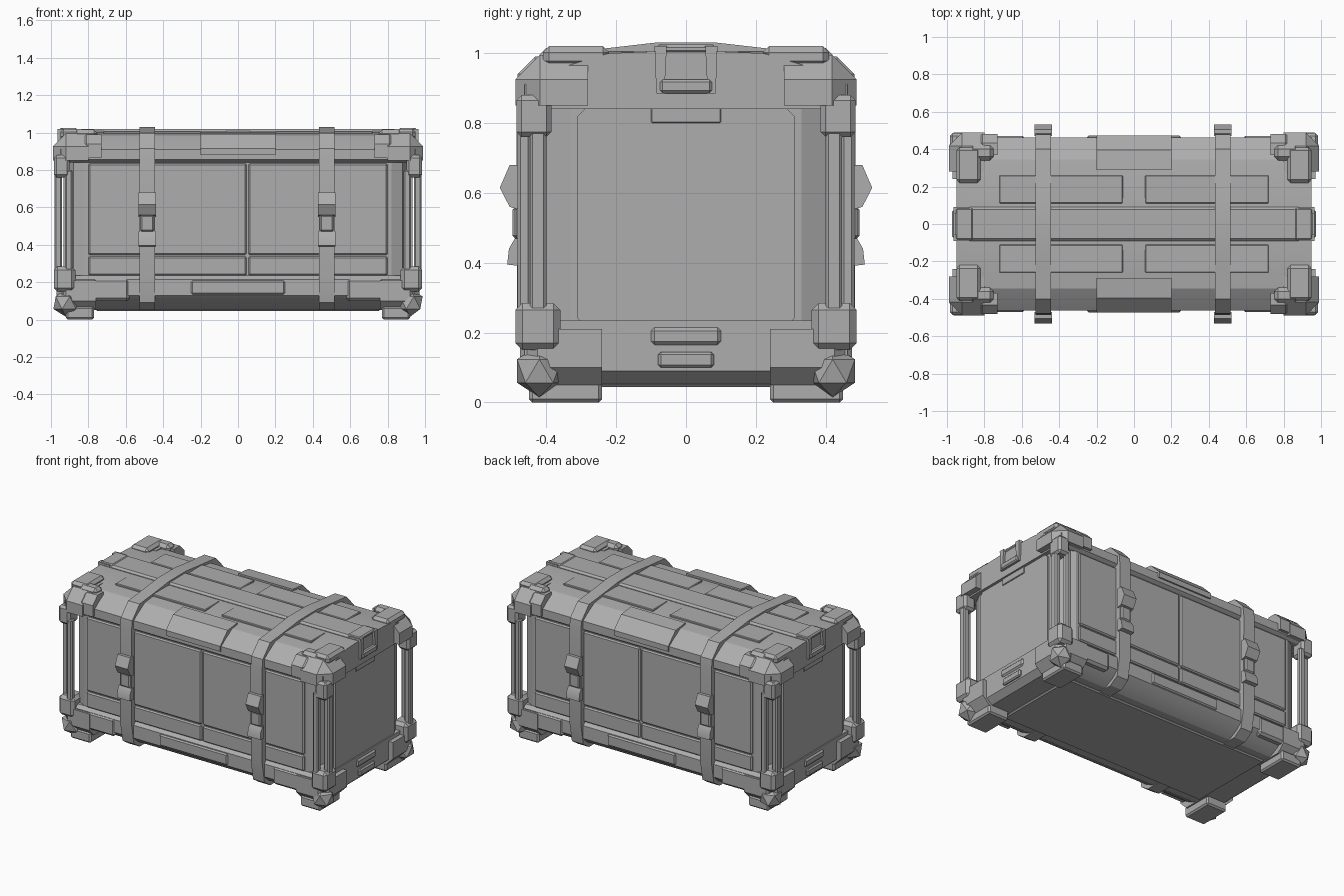
import bpy, bmesh, math
from mathutils import Vector

if "Cube" in bpy.data.objects:
    bpy.data.objects.remove(bpy.data.objects["Cube"])

grey = bpy.data.materials.new("plain grey")
grey.use_nodes = True
GREY = (0.42, 0.42, 0.42, 1)
grey.diffuse_color = GREY
grey.node_tree.nodes["Principled BSDF"].inputs["Base Color"].default_value = GREY

SIDES = (-1, 1)
CORNERS = [(sx, sy) for sx in SIDES for sy in SIDES]


def finish(bm, name, smooth=30):
    """Turn a bmesh into a named, shaded object."""
    bmesh.ops.recalc_face_normals(bm, faces=bm.faces)
    mesh = bpy.data.meshes.new(name)
    bm.to_mesh(mesh)
    bm.free()
    mesh.materials.append(grey)
    ob = bpy.data.objects.new(name, mesh)
    bpy.context.collection.objects.link(ob)
    bpy.ops.object.select_all(action='DESELECT')
    ob.select_set(True)
    bpy.context.view_layer.objects.active = ob
    bpy.ops.object.shade_smooth_by_angle(angle=math.radians(smooth))
    return ob


def bevel(bm, edges, width):
    bmesh.ops.bevel(bm, geom=list(edges), offset=width, segments=1,
                    affect='EDGES', clamp_overlap=True)


def box(name, x, y, z, width=0.008, corner=None, big=0.07):
    """Box between limits; corner=(sx, sy, sz) cuts the three edges there."""
    bm = bmesh.new()
    bmesh.ops.create_cube(bm, size=1)
    x, y, z = sorted(x), sorted(y), sorted(z)
    for v in bm.verts:
        v.co = [lim[0] if c < 0 else lim[1] for c, lim in zip(v.co, (x, y, z))]
    if corner:
        tip = max(bm.verts, key=lambda v: v.co.dot(Vector(corner)))
        bevel(bm, tip.link_edges, big)
    elif width:
        bevel(bm, bm.edges, width)
    return finish(bm, name)


def prism(name, profile, start, end, axis='X', mirror=False):
    """Extrude a (across, z) profile along X, Y, or (plan view) Z."""
    pts = list(profile)
    if mirror:
        pts += [(-a, b) for a, b in reversed(profile)]
    place = {'X': lambda a, b, t: (t, a, b),
             'Y': lambda a, b, t: (a, t, b),
             'Z': lambda a, b, t: (a, b, t)}[axis]
    bm = bmesh.new()
    rings = [[bm.verts.new(place(a, b, t)) for a, b in pts] for t in (start, end)]
    for ring in rings:
        bm.faces.new(ring)
    for i in range(len(pts)):
        j = (i + 1) % len(pts)
        bm.faces.new((rings[0][i], rings[0][j], rings[1][j], rings[1][i]))
    return bm


# Main body with cut vertical corners
plan = [(0.92, -0.33), (0.92, 0.33), (0.88, 0.41), (0.82, 0.44)]
plan = plan[1:] + [(-a, b) for a, b in reversed(plan[1:])]
plan += [(-a, -b) for a, b in plan]
finish(prism("body", plan, 0.15, 0.90, 'Z'), "body", 20)

# Lid, with sloping ends
lid = prism("lid", [(0.44, 0.84), (0.462, 0.855), (0.462, 0.91), (0.39, 0.98),
                    (0.22, 1.0), (0.09, 1.005)], -0.95, 0.95, mirror=True)
bevel(lid, [e for e in lid.edges if all(abs(v.co.x) > 0.94 and v.co.z > 0.95
                                        for v in e.verts)], 0.045)
finish(lid, "lid", 20)
box("lid_ridge", (-0.94, 0.94), (-0.09, 0.09), (0.96, 1.02), 0.012)

# Base, tapering towards the underside
base = prism("base", [(0.44, 0.235), (0.462, 0.215), (0.462, 0.13), (0.39, 0.055)],
             -0.94, 0.94, mirror=True)
bevel(base, [e for e in base.edges if all(abs(v.co.x) > 0.93 and v.co.z < 0.1
                                          for v in e.verts)], 0.04)
finish(base, "base", 20)
box("underside_plate", (-0.76, 0.76), (-0.3, 0.3), (0.045, 0.07))

# Long side panels, rails and plates
for sy, seam in ((-1, 0.05), (1, 0.02)):
    side = "front" if sy < 0 else "back"
    spans = ((-0.80, seam - 0.005), (seam + 0.005, 0.80))
    for span in spans:
        box(side + "_panel", span, (sy * 0.43, sy * 0.452), (0.345, 0.835))
        box(side + "_lower_panel", span, (sy * 0.43, sy * 0.452), (0.235, 0.338))
    box(side + "_base_plate", (-0.25, 0.25), (sy * 0.44, sy * 0.472), (0.135, 0.21))
    for sx in SIDES:
        box(side + "_base_block", (sx * 0.58, sx * 0.78), (sy * 0.40, sy * 0.47),
            (0.10, 0.22), 0.015)
        box(side + "_lid_panel", (sx * 0.06, sx * 0.72), (sy * 0.11, sy * 0.26),
            (0.97, 1.007), 0.004)
    plate = prism("plate", [(sy * 0.29, 0.99), (sy * 0.29, 1.003), (sy * 0.395, 0.992),
                            (sy * 0.472, 0.915), (sy * 0.472, 0.88), (sy * 0.44, 0.88)],
                  -0.2, 0.2)
    finish(plate, side + "_lid_plate")

# End panels, clasps and lower handles
for sx in SIDES:
    end = "left" if sx > 0 else "right"
    panel = prism("panel", [(0.28, 0.21), (0.31, 0.24), (0.31, 0.82), (0.28, 0.85)],
                  sx * 0.90, sx * 0.932, mirror=True)
    finish(panel, end + "_end_panel")
    box(end + "_end_tag", (sx * 0.92, sx * 0.938), (-0.1, 0.1), (0.80, 0.85), 0.003)
    box(end + "_end_lip", (sx * 0.90, sx * 0.95), (-0.10, 0.10), (0.165, 0.215), 0.01)
    box(end + "_handle", (sx * 0.92, sx * 0.955), (-0.08, 0.08), (0.10, 0.145))
    # Clasp: two tapering cheeks around a plate and a bottom catch
    for sy in SIDES:
        cheek = prism("cheek", [(sy * 0.055, 1.02), (sy * 0.09, 1.02),
                                (sy * 0.085, 0.885), (sy * 0.062, 0.885)],
                      sx * 0.88, sx * 0.965)
        finish(cheek, end + "_clasp_cheek")
    box(end + "_clasp_plate", (sx * 0.86, sx * 0.95), (-0.06, 0.06), (0.92, 1.0))
    box(end + "_clasp_catch", (sx * 0.90, sx * 0.972), (-0.075, 0.075), (0.885, 0.925))
    box(end + "_clasp_cap", (sx * 0.86, sx * 0.955), (-0.085, 0.085), (1.0, 1.025))

# Corner guards, posts, knobs and feet
for sx, sy in CORNERS:
    tag = ("left" if sx > 0 else "right") + ("_front" if sy < 0 else "_back")

    def part(name, x, y, z, *rest, **opts):
        box(tag + name, [sx * a for a in x], [sy * a for a in y], z, *rest, **opts)

    part("_top_guard", (0.80, 0.99), (0.28, 0.488), (0.85, 0.995), corner=(sx, sy, 1))
    part("_top_guard_leg", (0.90, 0.985), (0.385, 0.486), (0.76, 0.88), 0.015)
    part("_top_guard_arm", (0.73, 0.86), (0.37, 0.482), (0.865, 0.99),
         corner=(0.1 * sx, sy, 1), big=0.05)
    part("_top_guard_cap", (0.82, 0.95), (0.22, 0.41), (0.96, 1.02), 0.018)
    part("_top_guard_ridge", (0.75, 0.88), (0.34, 0.42), (0.96, 1.015), 0.02)
    part("_outer_post", (0.94, 0.98), (0.40, 0.447), (0.24, 0.80))
    part("_inner_post", (0.885, 0.925), (0.445, 0.482), (0.24, 0.80))
    part("_bottom_guard", (0.76, 0.97), (0.24, 0.475), (0.05, 0.21),
         corner=(sx, sy, -1), big=0.05)
    part("_bottom_guard_leg", (0.87, 0.985), (0.36, 0.488), (0.15, 0.285), 0.02)
    part("_foot", (0.77, 0.92), (0.24, 0.45), (0.0, 0.07), 0.01)
    bm = bmesh.new()
    bmesh.ops.create_icosphere(bm, subdivisions=1, radius=0.075)
    bmesh.ops.translate(bm, verts=bm.verts, vec=(sx * 0.92, sy * 0.42, 0.09))
    finish(bm, tag + "_knob", 5)

# Straps with buckles
STRAP = [(0.40, 0.05), (0.46, 0.09), (0.484, 0.22), (0.486, 0.85), (0.478, 0.915),
         (0.40, 0.997), (0.22, 1.015), (0.09, 1.03)]
BUCKLE = [(0.47, 0.55), (0.505, 0.56), (0.533, 0.615), (0.505, 0.68), (0.47, 0.68)]
KEEPER = [(0.47, 0.39), (0.512, 0.395), (0.507, 0.44), (0.49, 0.47), (0.47, 0.47)]
for x in (-0.485, 0.475):
    finish(prism("strap", STRAP, x - 0.042, x + 0.042, mirror=True), "strap", 20)
    for sy in SIDES:
        for name, profile in (("buckle", BUCKLE), ("strap_keeper", KEEPER)):
            flipped = [(sy * a, b) for a, b in profile]
            finish(prism(name, flipped, x - 0.047, x + 0.047), name)
        box("buckle_tab", (x - 0.036, x + 0.036), (sy * 0.47, sy * 0.497), (0.47, 0.56))
